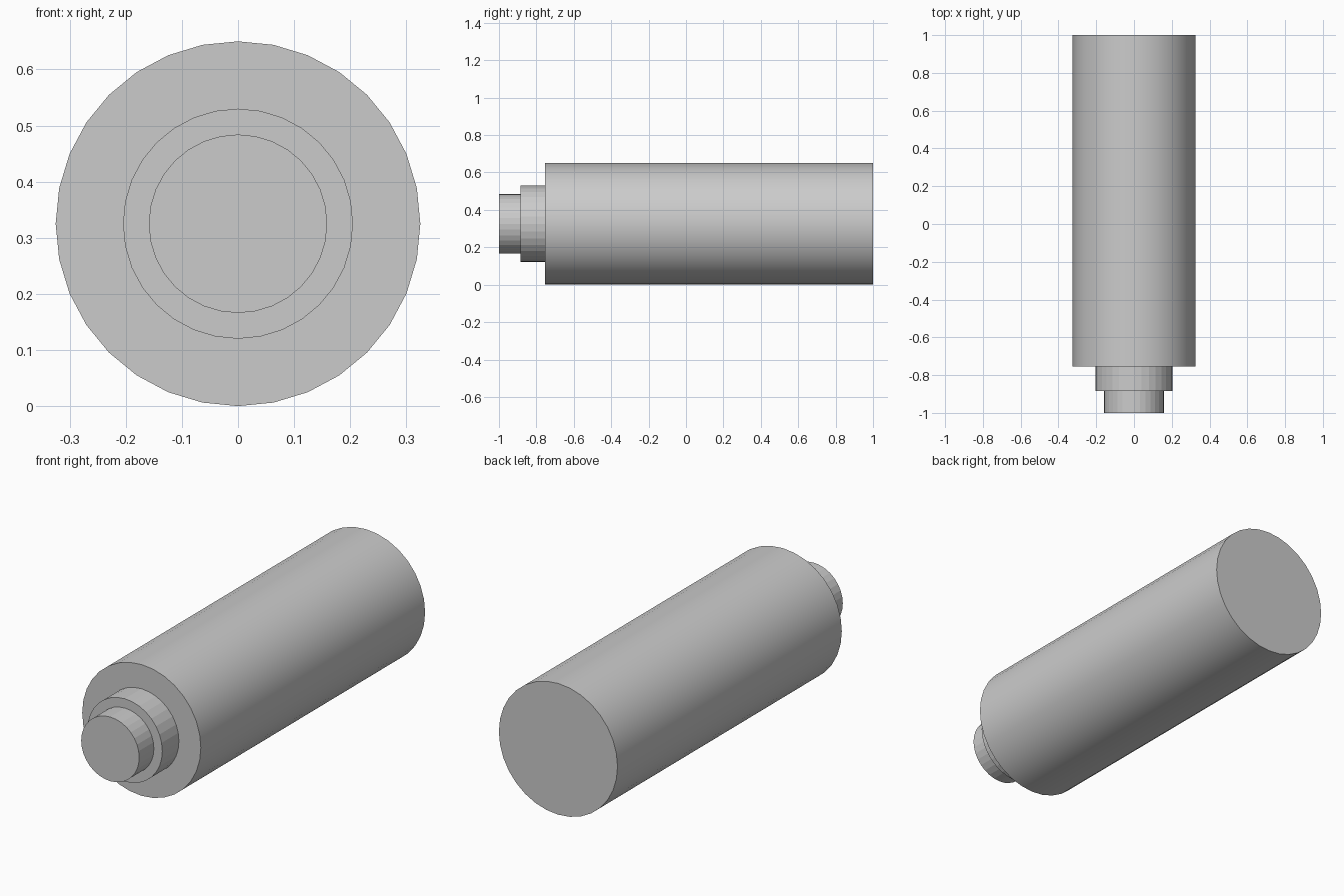
import bpy, bmesh, math

if "Cube" in bpy.data.objects:
    bpy.data.objects.remove(bpy.data.objects["Cube"])

SIDES = 32
AXIS_Z = 0.325


def lathe(name, profile, smooth, color=None):
    """Revolve (y, radius) points around the long axis; radius 0 closes an end."""
    bm = bmesh.new()
    rings = []
    for y, r in profile:
        if r == 0:
            rings.append(None)
            continue
        rings.append([bm.verts.new((r * math.sin(2 * math.pi * i / SIDES), y,
                                    AXIS_Z + r * math.cos(2 * math.pi * i / SIDES)))
                      for i in range(SIDES)])
    for a, b in zip(rings, rings[1:]):
        if a is None:
            bm.faces.new(b[::-1])
        elif b is None:
            bm.faces.new(a)
        else:
            for i in range(SIDES):
                j = (i + 1) % SIDES
                bm.faces.new((a[i], a[j], b[j], b[i]))
    # outward normals: compare each face with the direction away from the axis or its end
    for f in bm.faces:
        f.normal_update()
        c = f.calc_center_median()
        if abs(f.normal.y) > 0.9:
            out = 1 if c.y > 0.9 else -1
            flip = f.normal.y * out < 0
        else:
            flip = f.normal.x * c.x + f.normal.z * (c.z - AXIS_Z) < 0
        if flip:
            f.normal_flip()
    mesh = bpy.data.meshes.new(name)
    bm.to_mesh(mesh)
    bm.free()
    obj = bpy.data.objects.new(name, mesh)
    bpy.context.collection.objects.link(obj)
    if smooth:
        bpy.ops.object.select_all(action='DESELECT')
        obj.select_set(True)
        bpy.context.view_layer.objects.active = obj
        bpy.ops.object.shade_smooth_by_angle(angle=math.radians(30))
    if color:
        mat = bpy.data.materials.new(name)
        mat.diffuse_color = color
        mat.use_nodes = True
        mat.node_tree.nodes["Principled BSDF"].inputs["Base Color"].default_value = mat.diffuse_color
        mesh.materials.append(mat)
    return obj


R, NECK, TIP = 0.325, 0.205, 0.159

# Long body: two end bands with a slightly lighter sleeve between them
lathe("front_band", [(-0.755, NECK), (-0.755, R), (-0.535, R)], True)
lathe("sleeve", [(-0.535, R), (0.825, R)], True, (0.9, 0.9, 0.9, 1))
lathe("rear_band", [(0.825, R), (1.0, R), (1.0, 0)], True)

# Stepped, faceted terminal at the front
lathe("collar", [(-0.755, NECK), (-0.885, NECK), (-0.885, TIP)], False)
lathe("tip", [(-0.885, TIP), (-1.0, TIP), (-1.0, 0)], False)
